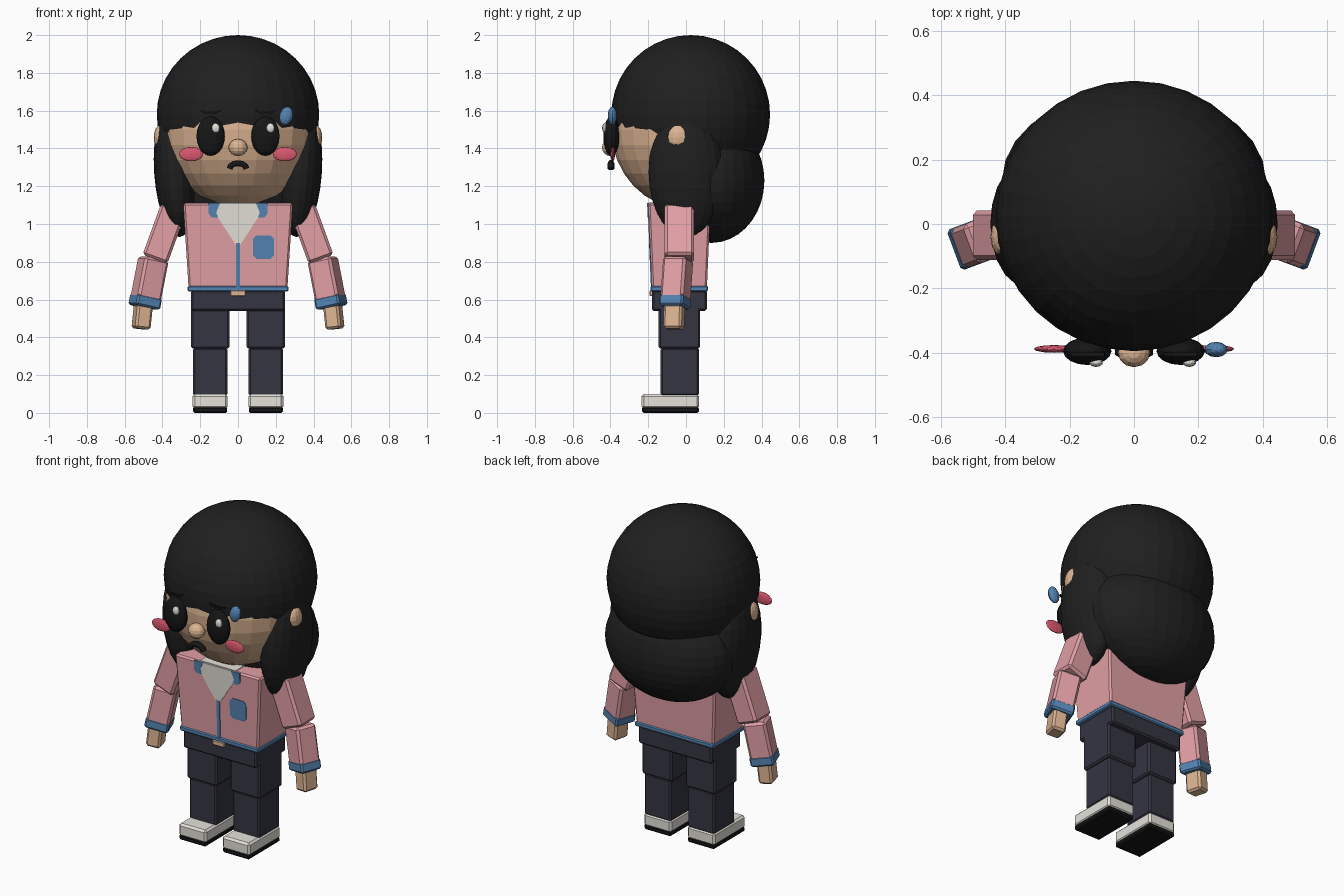
import bpy, bmesh
from math import radians, cos, sin, pi
from mathutils import Matrix, Vector

cube = bpy.data.objects.get("Cube")
if cube:
    bpy.data.objects.remove(cube, do_unlink=True)


def material(name, rgb):
    m = bpy.data.materials.new(name)
    m.use_nodes = True
    m.diffuse_color = (*rgb, 1)
    m.node_tree.nodes["Principled BSDF"].inputs["Base Color"].default_value = (*rgb, 1)
    return m


HAIR = material("hair black", (0.014, 0.014, 0.014))
BLACK = material("deep black", (0.008, 0.008, 0.008))
SKIN = material("skin", (0.72, 0.46, 0.29))
PINK = material("jacket pink", (0.76, 0.35, 0.38))
BLUE = material("trim blue", (0.09, 0.23, 0.45))
WHITE = material("off white", (0.78, 0.76, 0.70))
CHEEK = material("cheek rose", (0.70, 0.10, 0.16))
PANTS = material("trouser navy", (0.035, 0.035, 0.055))


def finish(name, bm, mat):
    bmesh.ops.recalc_face_normals(bm, faces=bm.faces)
    mesh = bpy.data.meshes.new(name)
    bm.to_mesh(mesh)
    bm.free()
    mesh.materials.append(mat)
    obj = bpy.data.objects.new(name, mesh)
    bpy.context.scene.collection.objects.link(obj)
    return obj


def turn(x=0, y=0, z=0):
    return (Matrix.Rotation(radians(y), 4, 'Y') @ Matrix.Rotation(radians(x), 4, 'X')
            @ Matrix.Rotation(radians(z), 4, 'Z'))


def ball(name, mat, loc, radii, rot=Matrix(), seg=16, rings=10):
    bm = bmesh.new()
    bmesh.ops.create_uvsphere(bm, u_segments=seg, v_segments=rings, radius=1)
    bm.transform(Matrix.Translation(loc) @ rot @ Matrix.Diagonal((*radii, 1)))
    return finish(name, bm, mat)


def box(name, mat, loc, size, rot=Matrix(), bevel=0.01, taper=(1, 1)):
    """Bevelled box; taper scales the bottom face in x and y."""
    bm = bmesh.new()
    bmesh.ops.create_cube(bm, size=1)
    for v in bm.verts:
        if v.co.z < 0:
            v.co.x *= taper[0]
            v.co.y *= taper[1]
    bm.transform(Matrix.Diagonal((*size, 1)))
    if bevel:
        bmesh.ops.bevel(bm, geom=bm.edges[:], offset=bevel, segments=1, affect='EDGES')
    bm.transform(Matrix.Translation(loc) @ rot)
    return finish(name, bm, mat)


def span(name, mat, xs, ys, zs, **kw):
    """Box given by its extents."""
    lo, hi = zip(xs, ys, zs)
    loc = [(a + b) / 2 for a, b in zip(lo, hi)]
    return box(name, mat, loc, [b - a for a, b in zip(lo, hi)], **kw)


def plate(name, mat, pts, lift=0.004):
    """Thin panel lying on the sloping jacket front."""
    bm = bmesh.new()
    verts = [bm.verts.new((x, -0.18 - 0.02 * (z - 0.65) / 0.46 - lift, z)) for x, z in pts]
    face = bm.faces.new(verts)
    new = bmesh.ops.extrude_face_region(bm, geom=[face])["geom"]
    for v in new:
        if isinstance(v, bmesh.types.BMVert):
            v.co.y += 0.008
    return finish(name, bm, mat)


# Head and hair masses
ball("head", SKIN, (0, 0, 1.5), (0.41, 0.395, 0.42), seg=24, rings=16)
ball("hair_cap", HAIR, (0, 0.025, 1.58), (0.43, 0.42, 0.42), seg=32, rings=20)
ball("back_hair", HAIR, (0, 0.135, 1.23), (0.41, 0.28, 0.33), seg=28, rings=18)

# Face centre
ball("nose", SKIN, (0, -0.4, 1.405), (0.05, 0.045, 0.045), seg=12, rings=8)
ball("hair_clip", BLUE, (0.255, -0.39, 1.572), (0.035, 0.024, 0.05), turn(y=15), 12, 8)

# Mouth: short arched tube
curve = bpy.data.curves.new("mouth", 'CURVE')
curve.dimensions = '3D'
curve.bevel_depth = 0.018
curve.bevel_resolution = 1
curve.use_fill_caps = True
spline = curve.splines.new('POLY')
spline.points.add(6)
for i, p in enumerate(spline.points):
    a = pi * i / 6
    p.co = (0.045 * cos(a), -0.397, 1.292 + 0.03 * sin(a), 1)
curve.materials.append(BLACK)
mouth = bpy.data.objects.new("mouth", curve)
bpy.context.scene.collection.objects.link(mouth)

# Jacket body, hem and shirt
box("jacket_body", PINK, (0, -0.035, 0.88), (0.58, 0.33, 0.46), taper=(0.9, 0.88))
span("jacket_hem", BLUE, (-0.267, 0.267), (-0.187, 0.117), (0.643, 0.672), bevel=0.006)
span("shirt_neck", WHITE, (-0.12, 0.12), (-0.195, 0.06), (1.0, 1.114), bevel=0)
plate("shirt_front", WHITE, [(-0.13, 1.11), (0.13, 1.11), (0.11, 1.04), (0.012, 0.89),
                             (-0.012, 0.89), (-0.11, 1.04)])
plate("front_zip", BLUE, [(-0.01, 0.66), (0.01, 0.66), (0.01, 0.9), (-0.01, 0.9)], 0.005)
px, pz, c = (0.08, 0.19), (0.815, 0.94), 0.018
plate("chest_pocket", BLUE, [
    (px[0] + c, pz[0]), (px[1] - c, pz[0]), (px[1], pz[0] + c), (px[1], pz[1] - c),
    (px[1] - c, pz[1]), (px[0] + c, pz[1]), (px[0], pz[1] - c), (px[0], pz[0] + c)])

# Hips and buckle
span("hips", PANTS, (-0.248, 0.248), (-0.18, 0.11), (0.54, 0.65))
span("belt_buckle", SKIN, (-0.04, 0.04), (-0.192, -0.17), (0.618, 0.648), bevel=0.004)

# Paired parts
for side, s in (("left", 1), ("right", -1)):
    def xs(a, b):
        return sorted((s * a, s * b))

    # Side lock and ear
    ball(side + "_side_lock", HAIR, (s * 0.332, 0.0, 1.275), (0.112, 0.198, 0.345),
         turn(y=s * 4), 20, 14)
    ball(side + "_ear", SKIN, (s * 0.41, -0.04, 1.458), (0.036, 0.06, 0.066), seg=12, rings=8)

    # Eye, glint, lashes and cheek
    ball(side + "_eye", BLACK, (s * 0.145, -0.395, 1.465), (0.075, 0.043, 0.105))
    ball(side + "_eye_glint", WHITE, (s * 0.145 + 0.027, -0.43, 1.508),
         (0.022, 0.014, 0.026), seg=10, rings=8)
    for k in (-1, 0, 1):
        box(side + "_lash", BLACK, (s * 0.145 + k * 0.032, -0.405, 1.592),
            (0.045, 0.012, 0.009), turn(y=-k * 22), bevel=0)
    ball(side + "_cheek", CHEEK, (s * 0.248, -0.388, 1.37), (0.064, 0.012, 0.038),
         seg=12, rings=8)

    # Collar tab
    plate(side + "_collar", BLUE, [(s * 0.155, 1.11), (s * 0.155, 1.055), (s * 0.14, 1.035),
                                   (s * 0.105, 1.035), (s * 0.115, 1.06), (s * 0.095, 1.11)], 0.006)

    # Arm: sleeve, forearm, cuff and hand
    box(side + "_upper_arm", PINK, (s * 0.39, -0.035, 0.95), (0.14, 0.155, 0.29),
        turn(y=-20 * s), bevel=0.014)
    bend = turn(x=-4, y=-11 * s, z=-20 * s)
    elbow = Vector((s * 0.472, -0.05, 0.69))
    box(side + "_forearm", PINK, elbow, (0.135, 0.13, 0.26), bend, bevel=0.014)
    box(side + "_cuff", BLUE, elbow + bend @ Vector((0, 0, -0.103)), (0.139, 0.134, 0.062),
        bend, bevel=0.01)
    box(side + "_hand", SKIN, elbow + bend @ Vector((0, 0, -0.185)), (0.085, 0.1, 0.13),
        turn(x=-2, y=-6 * s, z=-14 * s), bevel=0.012)

    # Leg and shoe
    span(side + "_thigh", PANTS, xs(0.045, 0.248), (-0.145, 0.075), (0.34, 0.56))
    span(side + "_shin", PANTS, xs(0.056, 0.238), (-0.135, 0.068), (0.09, 0.345))
    span(side + "_shoe", WHITE, xs(0.055, 0.24), (-0.235, 0.07), (0.022, 0.1), bevel=0.012)
    span(side + "_sole", BLACK, xs(0.057, 0.238), (-0.233, 0.068), (0, 0.032), bevel=0.008)
